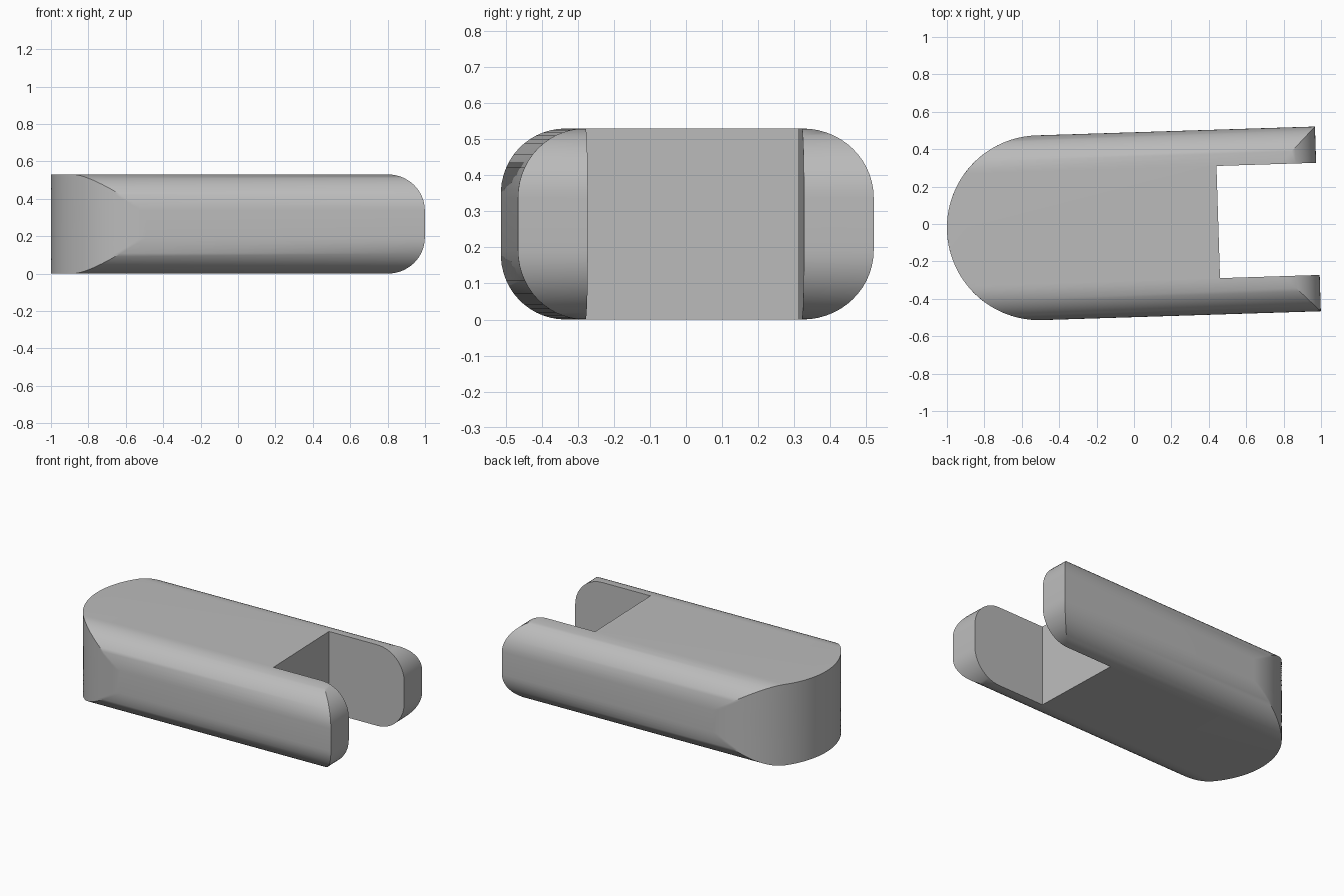
import bpy, bmesh
from math import sin, cos, asin, pi, sqrt, radians

default = bpy.data.objects.get("Cube")
if default:
    bpy.data.objects.remove(default, do_unlink=True)

HEIGHT = 0.53      # overall thickness
RADIUS = 0.494     # rounded end radius, also half the body width
LENGTH = 1.49      # from rounded end centre to the fork tips
FILLET = 0.192     # rounding of the long edges and the fork tips
SLOT_X = 0.957     # bottom of the slot
SLOT_W = 0.30      # half width of the slot
STEPS, ARC = 14, 48


def outline(inset):
    """Plan outline at one level, with the long sides and tips moved in."""
    half, tip = RADIUS - inset, LENGTH - inset
    reach = asin(min(1, half / RADIUS))
    pts = [(SLOT_X, -SLOT_W), (SLOT_X, SLOT_W), (tip, SLOT_W), (tip, half)]
    for i in range(ARC + 1):
        a = reach * (1 - 2 * i / ARC)
        pts.append((-RADIUS * cos(a), RADIUS * sin(a)))
    return pts + [(tip, -half), (tip, -SLOT_W)]


# Levels from bottom to top: rounded edge, straight wall, rounded edge
levels = []
for i in range(STEPS + 1):
    a = pi / 2 * i / STEPS
    levels.append((FILLET * (1 - cos(a)), FILLET * (1 - sin(a))))
levels += [(HEIGHT - z, d) for z, d in reversed(levels)]

# Loft the outlines into a closed body
bm = bmesh.new()
rings = [[bm.verts.new((x, y, z)) for x, y in outline(d)] for z, d in levels]
for low, high in zip(rings, rings[1:]):
    for i in range(len(low)):
        j = (i + 1) % len(low)
        bm.faces.new((low[i], low[j], high[j], high[i]))
bm.faces.new(rings[0])
bm.faces.new(rings[-1])
bmesh.ops.recalc_face_normals(bm, faces=bm.faces)
mesh = bpy.data.meshes.new("forked_body")
bm.to_mesh(mesh)
bm.free()

body = bpy.data.objects.new("forked_body", mesh)
bpy.context.collection.objects.link(body)
body.location = (-0.506, -0.02, 0)
body.rotation_euler.z = radians(1.82)

# Plain grey finish
grey = bpy.data.materials.new("plain_grey")
grey.use_nodes = True
grey.diffuse_color = (0.5, 0.5, 0.5, 1)
grey.node_tree.nodes["Principled BSDF"].inputs["Base Color"].default_value = (0.5, 0.5, 0.5, 1)
mesh.materials.append(grey)

bpy.ops.object.select_all(action='DESELECT')
body.select_set(True)
bpy.context.view_layer.objects.active = body
bpy.ops.object.shade_smooth_by_angle(angle=radians(30))
